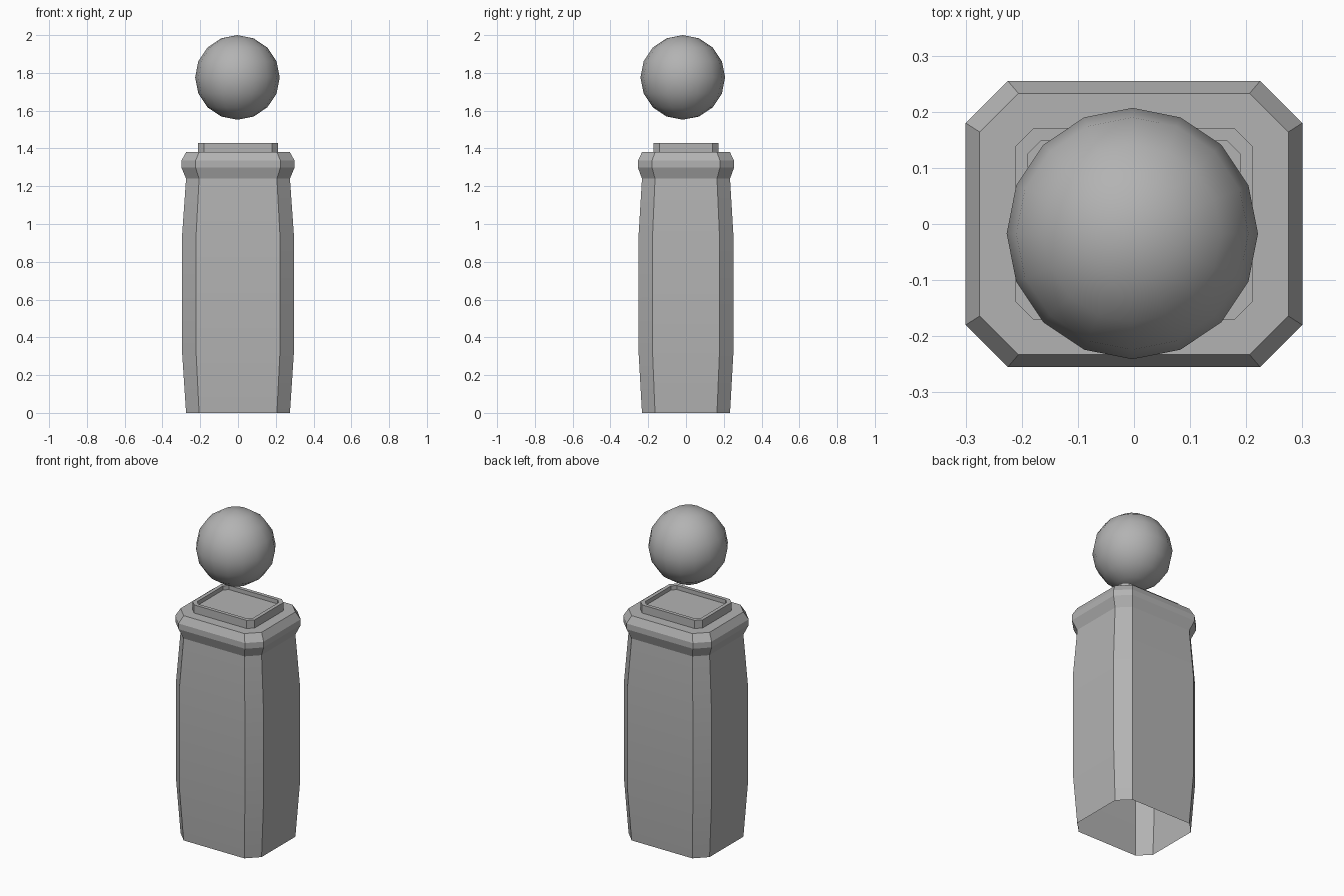
import bpy, bmesh, math

if "Cube" in bpy.data.objects:
    bpy.data.objects.remove(bpy.data.objects["Cube"])


def octagon(bm, hx, hy, c, z):
    """Ring of a rectangle with chamfered corners."""
    pts = [(hx, -hy + c), (hx, hy - c), (hx - c, hy), (-hx + c, hy),
           (-hx, hy - c), (-hx, -hy + c), (-hx + c, -hy), (hx - c, -hy)]
    return [bm.verts.new((x, y, z)) for x, y in pts]


def loft(name, sections):
    """Skin a stack of octagons: open at the first, capped at the last."""
    bm = bmesh.new()
    rings = [octagon(bm, *s) for s in sections]
    for a, b in zip(rings, rings[1:]):
        for i in range(8):
            j = (i + 1) % 8
            bm.faces.new((a[i], a[j], b[j], b[i]))
    bm.faces.new(rings[-1])
    mesh = bpy.data.meshes.new(name)
    bm.to_mesh(mesh)
    bm.free()
    obj = bpy.data.objects.new(name, mesh)
    bpy.context.collection.objects.link(obj)
    return obj


# Pillar body: open underneath, flared rim, raised collar with a shallow recess
body = loft("pillar_body", [
    (0.275, 0.233, 0.069, 0.00),
    (0.296, 0.251, 0.074, 0.32),
    (0.296, 0.251, 0.074, 0.94),
    (0.275, 0.233, 0.069, 1.24),
    (0.300, 0.255, 0.075, 1.30),
    (0.300, 0.255, 0.075, 1.335),
    (0.275, 0.233, 0.069, 1.38),
    (0.211, 0.171, 0.032, 1.38),
    (0.211, 0.171, 0.032, 1.430),
    (0.189, 0.149, 0.024, 1.430),
    (0.189, 0.149, 0.024, 1.405),
])
# Gentle bulge is smooth, rim and chamfers stay crisp
bpy.context.view_layer.objects.active = body
body.select_set(True)
bpy.ops.object.shade_smooth_by_angle(angle=math.radians(15))

# Floating ball above the collar
bpy.ops.mesh.primitive_uv_sphere_add(segments=16, ring_count=8, radius=0.224,
                                     location=(-0.003, -0.017, 1.776))
ball = bpy.context.object
ball.name = "floating_ball"
bpy.ops.object.shade_smooth()

# Mid grey finish
grey = bpy.data.materials.new("mid_grey")
grey.diffuse_color = (0.45, 0.45, 0.45, 1)
grey.use_nodes = True
grey.node_tree.nodes["Principled BSDF"].inputs["Base Color"].default_value = grey.diffuse_color
for obj in (body, ball):
    obj.data.materials.append(grey)
